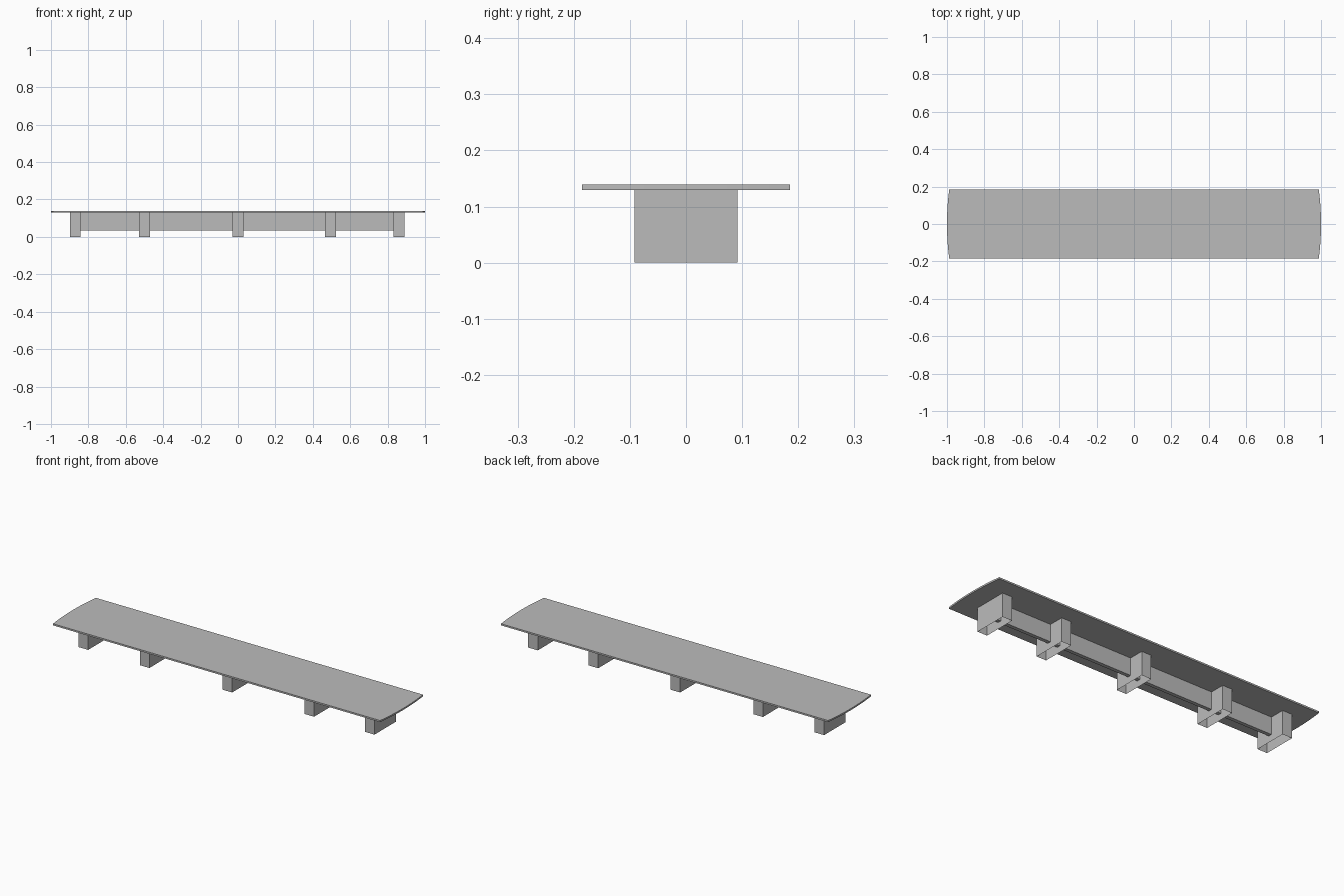
import bpy
import bmesh

default_cube = bpy.data.objects.get("Cube")
if default_cube:
    bpy.data.objects.remove(default_cube, do_unlink=True)

DECK_BOTTOM, DECK_TOP = 0.13, 0.139
DECK_HALF_WIDTH = 0.185
END_BULGE = 0.012
END_STEPS = 10

grey = bpy.data.materials.new("concrete_grey")
grey.use_nodes = True
colour = (0.5, 0.5, 0.5, 1.0)
grey.diffuse_color = colour
grey.node_tree.nodes["Principled BSDF"].inputs["Base Color"].default_value = colour


def add_object(name, bm):
    bmesh.ops.recalc_face_normals(bm, faces=bm.faces[:])
    mesh = bpy.data.meshes.new(name)
    bm.to_mesh(mesh)
    bm.free()
    mesh.materials.append(grey)
    obj = bpy.data.objects.new(name, mesh)
    bpy.context.collection.objects.link(obj)
    return obj


def box(name, low, high, hollow=False):
    bm = bmesh.new()
    bmesh.ops.create_cube(bm, size=1)
    for v in bm.verts:
        v.co = [(a + b) / 2 + c * (b - a) for a, b, c in zip(low, high, v.co)]
    if hollow:
        bm.normal_update()
        caps = [f for f in bm.faces if abs(f.normal.z) > 0.5]
        bmesh.ops.delete(bm, geom=caps, context="FACES_ONLY")
    return add_object(name, bm)


# Thin deck with gently bowed ends
bm = bmesh.new()
outline = []
for side in (1, -1):
    for i in range(END_STEPS + 1):
        t = 2 * i / END_STEPS - 1
        x = 1 - END_BULGE * t * t
        outline.append(bm.verts.new((side * x, side * t * DECK_HALF_WIDTH, DECK_BOTTOM)))
face = bm.faces.new(outline)
extruded = bmesh.ops.extrude_face_region(bm, geom=[face], use_keep_orig=True)
for item in extruded["geom"]:
    if isinstance(item, bmesh.types.BMVert):
        item.co.z = DECK_TOP
add_object("deck", bm)

# Narrow spine beam under the deck
box("spine_beam", (-0.87, -0.01, 0.035), (0.86, 0.01, DECK_BOTTOM))

# Hollow supports, open underneath
for number, x in enumerate((-0.87, -0.5, 0, 0.495, 0.86), start=1):
    box(f"support_{number}", (x - 0.029, -0.092, 0),
        (x + 0.029, 0.092, DECK_BOTTOM), hollow=True)
